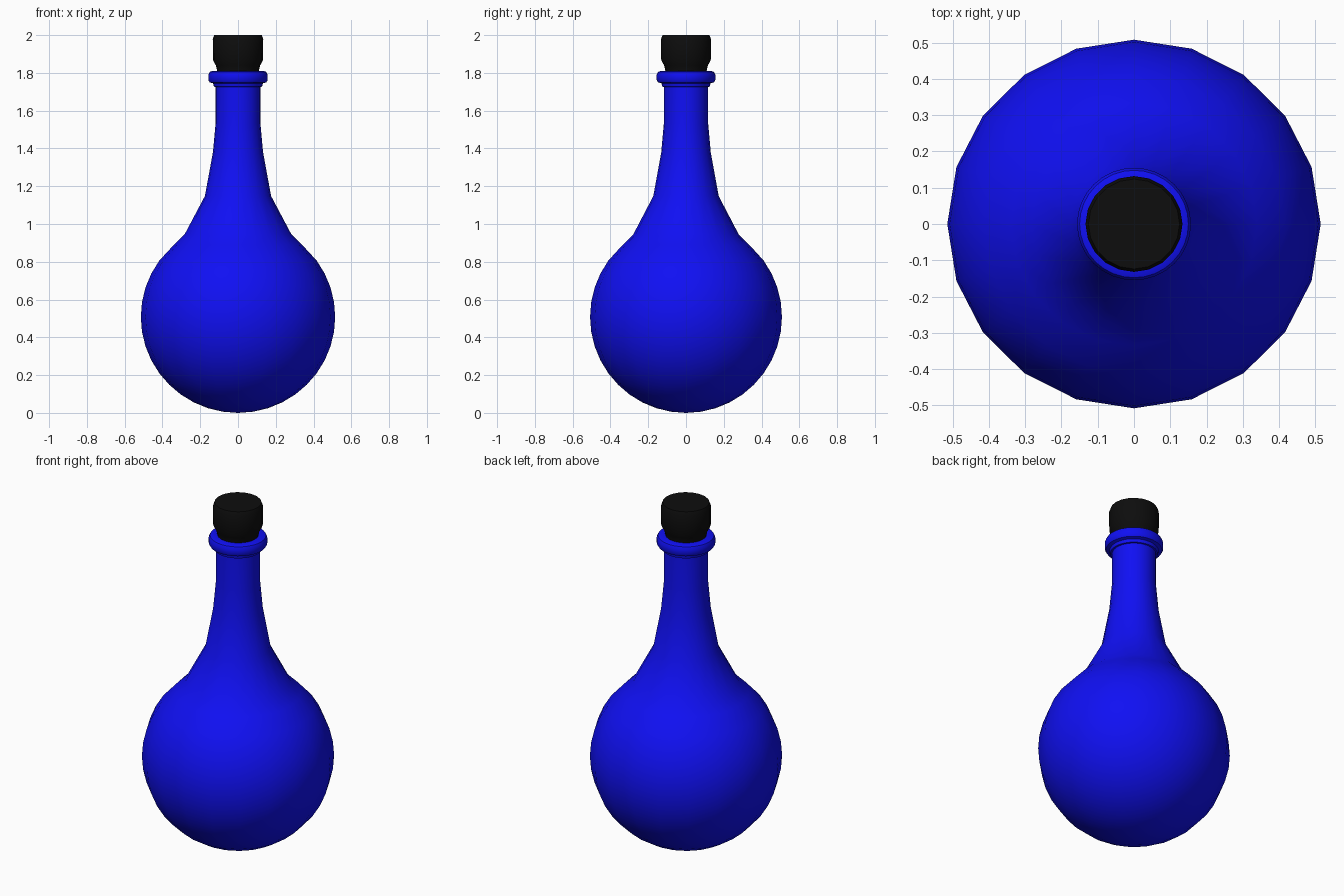
import bpy, bmesh, math

if "Cube" in bpy.data.objects:
    bpy.data.objects.remove(bpy.data.objects["Cube"])

SX = 1.013  # slightly wider across x


def material(name, rgb):
    m = bpy.data.materials.new(name)
    m.diffuse_color = (*rgb, 1)
    m.use_nodes = True
    m.node_tree.nodes["Principled BSDF"].inputs["Base Color"].default_value = m.diffuse_color
    return m


def lathe(name, profile, sides, mat, angle=40):
    """Revolve (radius, z) points round the z axis; radius 0 closes to a pole."""
    bm = bmesh.new()
    rings = []
    for r, z in profile:
        if r == 0:
            rings.append([bm.verts.new((0, 0, z))] * sides)
        else:
            rings.append([bm.verts.new((SX * r * math.cos(2 * math.pi * i / sides),
                                        r * math.sin(2 * math.pi * i / sides), z))
                          for i in range(sides)])
    for lo, hi in zip(rings, rings[1:]):
        for i in range(sides):
            j = (i + 1) % sides
            bm.faces.new(list(dict.fromkeys((lo[i], lo[j], hi[j], hi[i]))))
    bmesh.ops.recalc_face_normals(bm, faces=bm.faces[:])
    me = bpy.data.meshes.new(name)
    bm.to_mesh(me)
    bm.free()
    ob = bpy.data.objects.new(name, me)
    bpy.context.collection.objects.link(ob)
    me.materials.append(mat)
    bpy.ops.object.select_all(action='DESELECT')
    ob.select_set(True)
    bpy.context.view_layer.objects.active = ob
    bpy.ops.object.shade_smooth_by_angle(angle=math.radians(angle))
    return ob


blue = material("blue_glass", (0.005, 0.005, 0.9))
black = material("black_stopper", (0.004, 0.004, 0.004))

# Round body flowing into the flared neck
R = 0.508
body = [(0, 0.0)]
for k in range(1, 15):
    a = math.radians(-90 + 9 * k)
    body.append((R * math.cos(a), R + R * math.sin(a)))
body += [(0.335, 0.89), (0.279, 0.945), (0.173, 1.148), (0.131, 1.38),
         (0.117, 1.535), (0.117, 1.75)]
lathe("bottle_body", body, 20, blue)

# Rolled lip at the mouth
lathe("bottle_lip", [(0.105, 1.725), (0.126, 1.727), (0.13, 1.745), (0.148, 1.75),
                     (0.155, 1.762), (0.155, 1.79), (0.148, 1.805),
                     (0.135, 1.81), (0.1, 1.81)], 32, blue)

# Stopper with a tapered plug
lathe("stopper", [(0, 1.74), (0.1, 1.74), (0.11, 1.815), (0.116, 1.84),
                  (0.131, 1.868), (0.132, 1.98), (0.124, 2.0), (0, 2.0)], 20, black)
